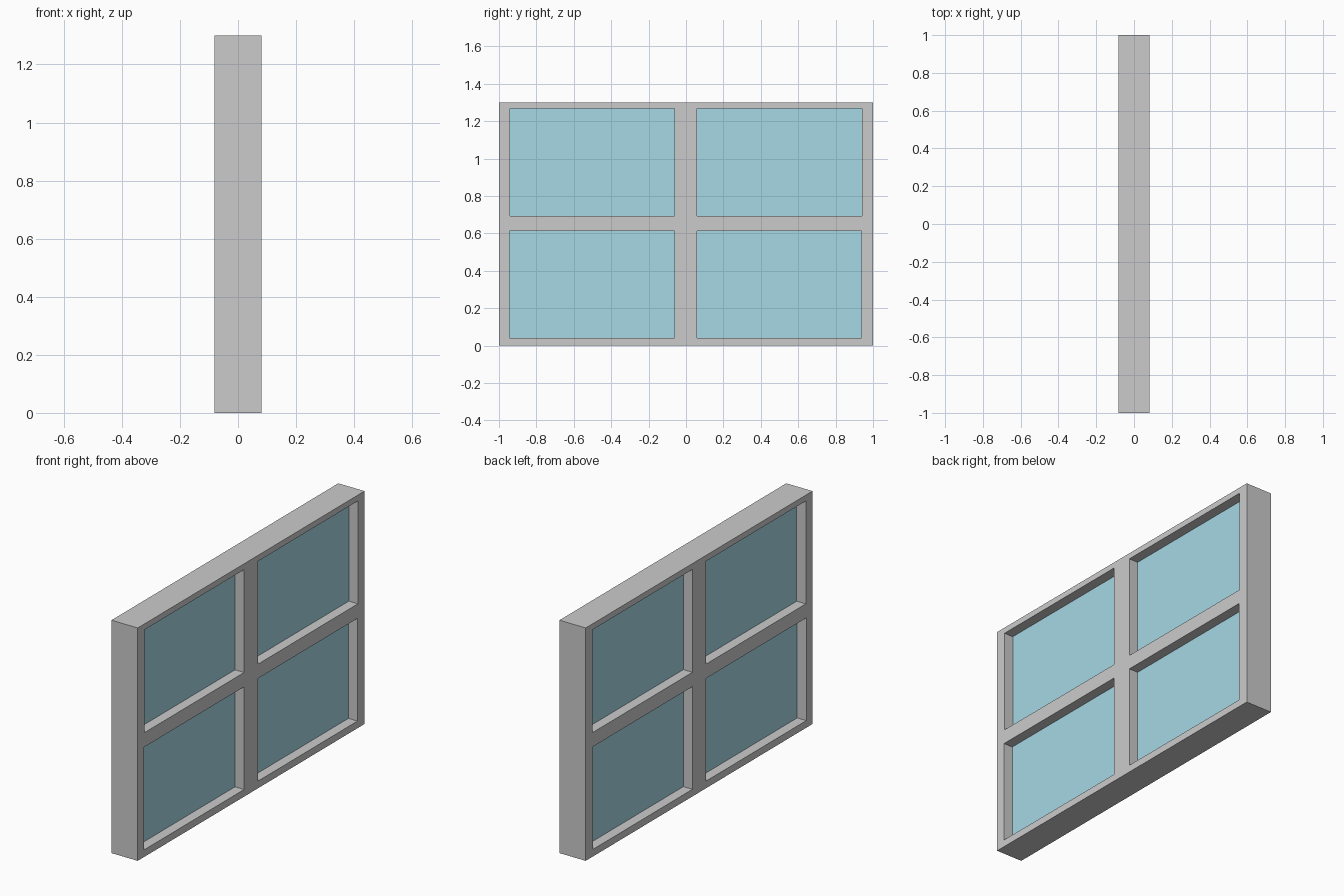
import bpy

if "Cube" in bpy.data.objects:
    bpy.data.objects.remove(bpy.data.objects["Cube"])

HALF_DEPTH = 0.081   # frame, along x
HEIGHT = 1.30
GLASS_HALF = 0.025

# pane openings: y min, y max, z min, z max
OPENINGS = {
    "upper_left": (-0.941, -0.062, 0.693, 1.267),
    "upper_right": (0.059, 0.942, 0.693, 1.267),
    "lower_left": (-0.945, -0.062, 0.04, 0.613),
    "lower_right": (0.059, 0.938, 0.04, 0.613),
}


def box(name, half_x, y0, y1, z0, z1):
    bpy.ops.mesh.primitive_cube_add(size=1, location=(0, (y0 + y1) / 2, (z0 + z1) / 2))
    ob = bpy.context.object
    ob.name = name
    ob.scale = (half_x * 2, y1 - y0, z1 - z0)
    bpy.ops.object.transform_apply(location=False, rotation=False, scale=True)
    return ob


glass = bpy.data.materials.new("glass_blue")
glass.diffuse_color = (0.38, 0.69, 0.79, 1)
glass.use_nodes = True
glass.node_tree.nodes["Principled BSDF"].inputs["Base Color"].default_value = glass.diffuse_color

# solid slab that becomes the window frame
frame = box("window_frame", HALF_DEPTH, -1, 1, 0, HEIGHT)

for name, (y0, y1, z0, z1) in OPENINGS.items():
    # cut each opening right through the frame
    cutter = box("cutter_" + name, 0.2, y0, y1, z0, z1)
    mod = frame.modifiers.new("opening_" + name, 'BOOLEAN')
    mod.operation = 'DIFFERENCE'
    mod.solver = 'EXACT'
    mod.object = cutter
    bpy.context.view_layer.objects.active = frame
    bpy.ops.object.modifier_apply(modifier=mod.name)
    bpy.data.objects.remove(cutter, do_unlink=True)

    # glass pane set mid-depth, edges seated slightly in the frame
    m = 0.01
    pane = box("glass_pane_" + name, GLASS_HALF, y0 - m, y1 + m, z0 - m, z1 + m)
    pane.data.materials.append(glass)
